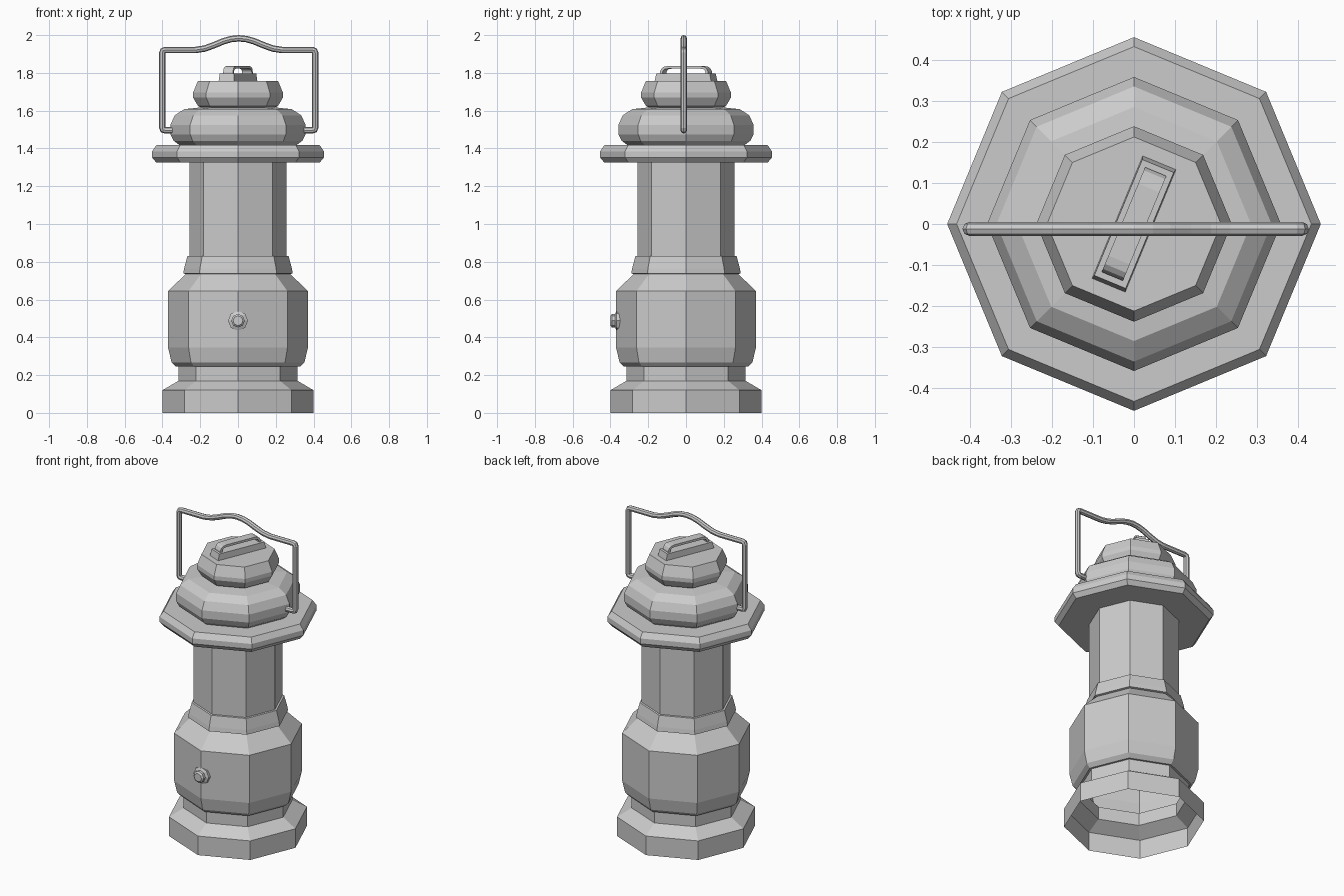
import bpy, bmesh
from math import pi, cos, sin, radians

if "Cube" in bpy.data.objects:
    bpy.data.objects.remove(bpy.data.objects["Cube"])


def mesh_object(name, verts, faces):
    me = bpy.data.meshes.new(name)
    me.from_pydata(verts, [], faces)
    ob = bpy.data.objects.new(name, me)
    bpy.context.collection.objects.link(ob)
    return ob


def lathe(name, profile, n=8, cap=False):
    """Flat-sided shell from (radius, z) points listed bottom to top."""
    verts = [(r * cos(2 * pi * i / n), r * sin(2 * pi * i / n), z)
             for r, z in profile for i in range(n)]
    faces = [(k * n + i, k * n + (i + 1) % n,
              (k + 1) * n + (i + 1) % n, (k + 1) * n + i)
             for k in range(len(profile) - 1) for i in range(n)]
    if cap:
        faces.append(tuple(range(len(verts) - n, len(verts))))
    return mesh_object(name, verts, faces)


# Open foot and neck
lathe("foot", [(.40, 0), (.40, .12), (.315, .17), (.315, .25)])

# Fuel tank with collar
lathe("fuel_tank", [(.315, .245), (.328, .245), (.352, .268), (.37, .345),
                    (.37, .645), (.277, .735)])
lathe("collar", [(.277, .735), (.29, .738), (.285, .765), (.268, .83), (.255, .832)])

# Glass chimney
lathe("glass", [(.257, .83), (.257, 1.33)])

# Brim and stacked roof
lathe("brim", [(.255, 1.325), (.432, 1.325), (.455, 1.352), (.455, 1.385),
               (.432, 1.418), (.30, 1.418)])
lathe("roof", [(.31, 1.418), (.34, 1.44), (.358, 1.475), (.358, 1.525), (.335, 1.575),
               (.285, 1.608), (.19, 1.618)])
lathe("roof_cap", [(.19, 1.615), (.212, 1.625), (.238, 1.67), (.238, 1.695),
                   (.212, 1.758)], cap=True)

# Fuel knob on the front edge of the tank
knob = lathe("fuel_knob", [(.04, -.03), (.053, -.02), (.053, .0), (.036, .008),
                           (.036, .025), (.026, .033)], cap=True)
knob.rotation_euler = (pi / 2, 0, 0)
knob.location = (0, -.367, .488)

# Plate under the top grip, slightly tapered
bm = bmesh.new()
bmesh.ops.create_cube(bm, size=1)
for v in bm.verts:
    t = .94 if v.co.z > 0 else 1
    v.co.x *= .325 * t
    v.co.y *= .088 * t
    v.co.z = v.co.z * .045 + 1.775
me = bpy.data.meshes.new("grip_plate")
bm.to_mesh(me)
bm.free()
plate = bpy.data.objects.new("grip_plate", me)
bpy.context.collection.objects.link(plate)
plate.rotation_euler.z = radians(67.5)

# Arched strap grip
half = [(.138, 1.79), (.138, 1.805), (.13, 1.822), (.117, 1.832), (.095, 1.836)]
path = [(-x, z) for x, z in half] + [(x, z) for x, z in reversed(half)]
verts = [(x, y, z) for x, z in path for y in (-.028, .028)]
faces = [(2 * i, 2 * i + 2, 2 * i + 3, 2 * i + 1) for i in range(len(path) - 1)]
grip = mesh_object("top_grip", verts, faces)
grip.rotation_euler.z = radians(67.5)
sol = grip.modifiers.new("thickness", 'SOLIDIFY')
sol.thickness = .014
sol.offset = -1

# Wire carrying handle
half = [(.345, 1.496), (.39, 1.496), (.401, 1.499), (.405, 1.51), (.405, 1.906),
        (.401, 1.917), (.39, 1.921), (.23, 1.921), (.18, 1.929), (.13, 1.947),
        (.08, 1.968), (.04, 1.979)]
path = [(-x, z) for x, z in half] + [(0, 1.983)] + [(x, z) for x, z in reversed(half)]
cu = bpy.data.curves.new("carry_handle", 'CURVE')
cu.dimensions = '3D'
cu.bevel_depth = .017
cu.bevel_resolution = 2
cu.use_fill_caps = True
sp = cu.splines.new('POLY')
sp.points.add(len(path) - 1)
for p, (x, z) in zip(sp.points, path):
    p.co = (x, 0, z, 1)
sp.use_smooth = False
handle = bpy.data.objects.new("carry_handle", cu)
handle.location = (.004, -.012, 0)
bpy.context.collection.objects.link(handle)
